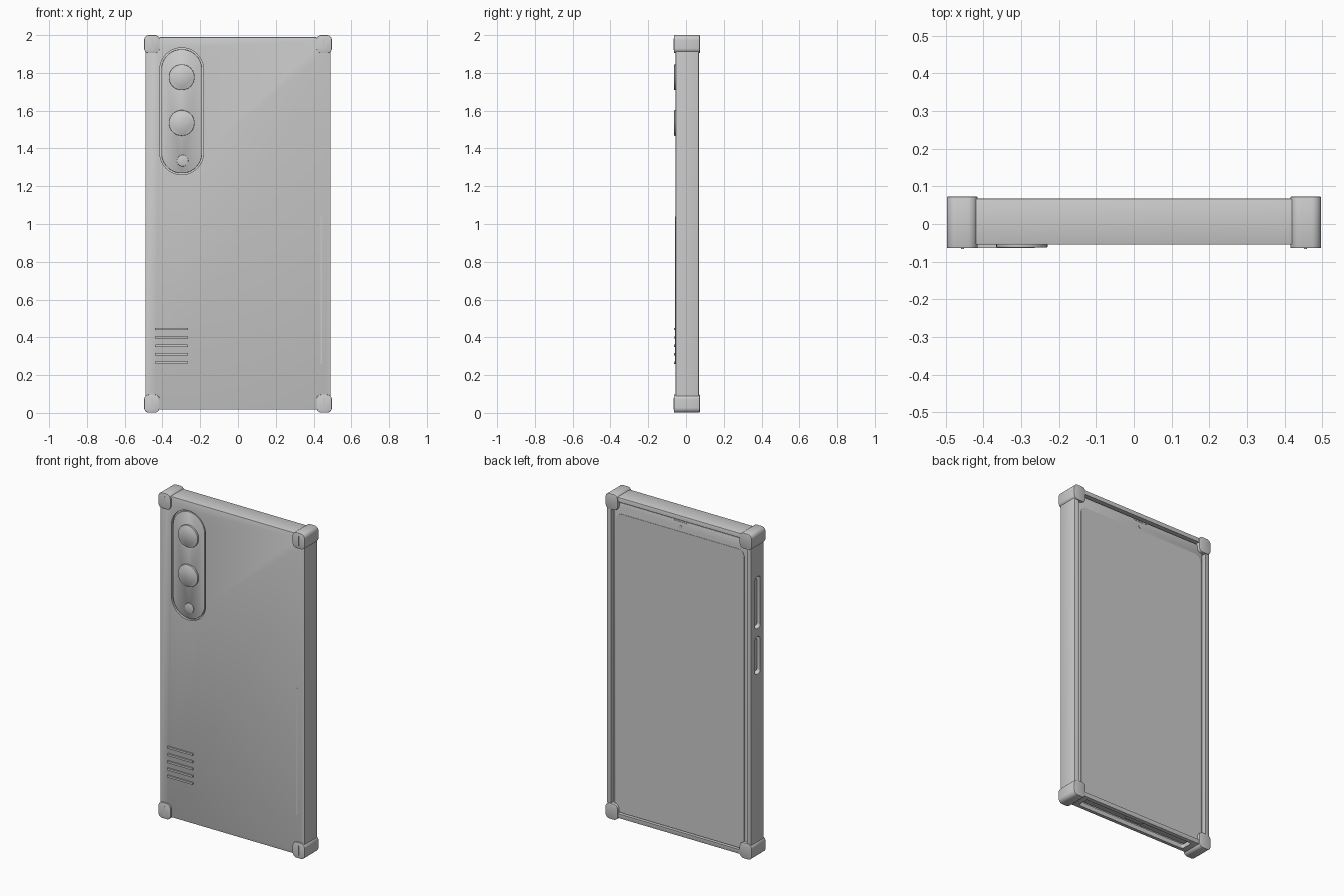
import bpy, bmesh
from math import cos, sin, pi, radians

if "Cube" in bpy.data.objects:
    bpy.data.objects.remove(bpy.data.objects["Cube"])


def prism(name, u, v, w, h, r, d0, d1, axis='y', bevel=0.0, n=10):
    """Rounded rectangle centred at (u, v), extruded from d0 to d1 along an axis."""
    put = {'x': lambda a, b, d: (d, a, b),
           'y': lambda a, b, d: (a, d, b),
           'z': lambda a, b, d: (a, b, d)}[axis]
    r = min(r, w / 2 - 1e-4, h / 2 - 1e-4)
    pts = []
    for k, (sx, sy) in enumerate([(1, 1), (-1, 1), (-1, -1), (1, -1)]):
        for i in range(n + 1):
            t = (k + i / n) * pi / 2
            pts.append((u + sx * (w / 2 - r) + r * cos(t), v + sy * (h / 2 - r) + r * sin(t)))
    bm = bmesh.new()
    lo = [bm.verts.new(put(a, b, d0)) for a, b in pts]
    hi = [bm.verts.new(put(a, b, d1)) for a, b in pts]
    bm.faces.new(lo)
    bm.faces.new(hi)
    for i in range(len(pts)):
        j = (i + 1) % len(pts)
        bm.faces.new((lo[i], lo[j], hi[j], hi[i]))
    bmesh.ops.recalc_face_normals(bm, faces=bm.faces)
    if bevel:
        rim = [e for e in bm.edges if e.calc_face_angle(0) > radians(60)]
        bmesh.ops.bevel(bm, geom=rim, offset=bevel, segments=2, profile=0.5, affect='EDGES')
    me = bpy.data.meshes.new(name)
    bm.to_mesh(me)
    bm.free()
    ob = bpy.data.objects.new(name, me)
    bpy.context.collection.objects.link(ob)
    return ob


def cut(ob, *cutters):
    for c in cutters:
        m = ob.modifiers.new("cut", 'BOOLEAN')
        m.operation, m.solver, m.object = 'DIFFERENCE', 'EXACT', c
        bpy.context.view_layer.objects.active = ob
        bpy.ops.object.modifier_apply(modifier=m.name)
        bpy.data.objects.remove(c)


def disc(name, x, z, r, d0, d1, bevel=0.0):
    return prism(name, x, z, 2 * r, 2 * r, r, d0, d1, bevel=bevel)


CX, CZ = -0.298, 1.597            # camera window centre
BUTTONS = [(1.56, 0.32), (1.235, 0.23)]

# Case shell: open to the screen side, with camera, port and button openings
case = prism("case_shell", 0, 1.003, 0.98, 1.972, 0.08, -0.055, 0.068, bevel=0.004)
cut(case,
    prism("c", 0, 1.003, 0.925, 1.917, 0.06, -0.04, 0.2),
    prism("c", CX, CZ, 0.232, 0.672, 0.116, -0.2, 0.0),
    prism("c", 0, 0.006, 0.76, 0.075, 0.012, -0.1, 0.06, axis='z'),
    *[prism("c", 0.005, z, 0.05, h, 0.02, -0.6, -0.44, axis='x') for z, h in BUTTONS])

# Corner bumpers with a small ridge on each
for sx, side in ((-1, "left"), (1, "right")):
    for z, level in ((0.049, "bottom"), (1.952, "top")):
        prism(f"bumper_{level}_{side}", sx * 0.456, z, 0.082, 0.096, 0.026,
              -0.064, 0.073, bevel=0.003)
        prism(f"bumper_ridge_{level}_{side}", sx * 0.455, z, 0.008, 0.06, 0.003, -0.066, -0.06)

# Camera surround
ring = prism("camera_surround", CX, CZ, 0.286, 0.726, 0.143, -0.073, -0.05, bevel=0.004)
cut(ring, prism("c", CX, CZ, 0.232, 0.672, 0.116, -0.2, 0.0))

# Phone body with glass and display
prism("phone_body", 0, 1.003, 0.908, 1.90, 0.055, -0.04, 0.055, bevel=0.006)
prism("display", 0, 0.967, 0.87, 1.835, 0.04, 0.05, 0.057)
prism("earpiece", 0, 1.943, 0.09, 0.006, 0.003, 0.05, 0.0565)
disc("selfie_camera", 0, 1.913, 0.012, 0.05, 0.0565)
prism("charging_port", 0, 0.005, 0.13, 0.04, 0.02, 0.045, 0.06, axis='z')
for i, (z, h) in enumerate(BUTTONS):
    prism(f"side_button_{i}", 0.005, z, 0.028, h - 0.03, 0.014, -0.476, -0.44, axis='x', bevel=0.002)

# Camera island, lenses and flash
prism("camera_island", CX, CZ, 0.216, 0.656, 0.108, -0.052, -0.03, bevel=0.003)
for i, z in enumerate((1.777, 1.535)):
    hoop = disc(f"lens_ring_{i}", CX, z, 0.085, -0.066, -0.045, bevel=0.003)
    cut(hoop, disc("c", CX, z, 0.070, -0.2, -0.058))
    disc(f"lens_glass_{i}", CX, z, 0.068, -0.063, -0.05, bevel=0.003)
disc("flash", CX + 0.005, 1.335, 0.03, -0.056, -0.045, bevel=0.002)

# Grip ridges and edge strip on the front
for i in range(5):
    prism(f"grip_ridge_{i}", -0.352, 0.266 + i * 0.0445, 0.175, 0.012, 0.003, -0.064, -0.05)
prism("edge_strip", 0.44, 0.65, 0.008, 0.78, 0.003, -0.058, -0.05)

# Smooth curved sides, sharp edges kept
for ob in bpy.context.scene.objects:
    bpy.ops.object.select_all(action='DESELECT')
    ob.select_set(True)
    bpy.context.view_layer.objects.active = ob
    bpy.ops.object.shade_smooth_by_angle(angle=radians(30))
